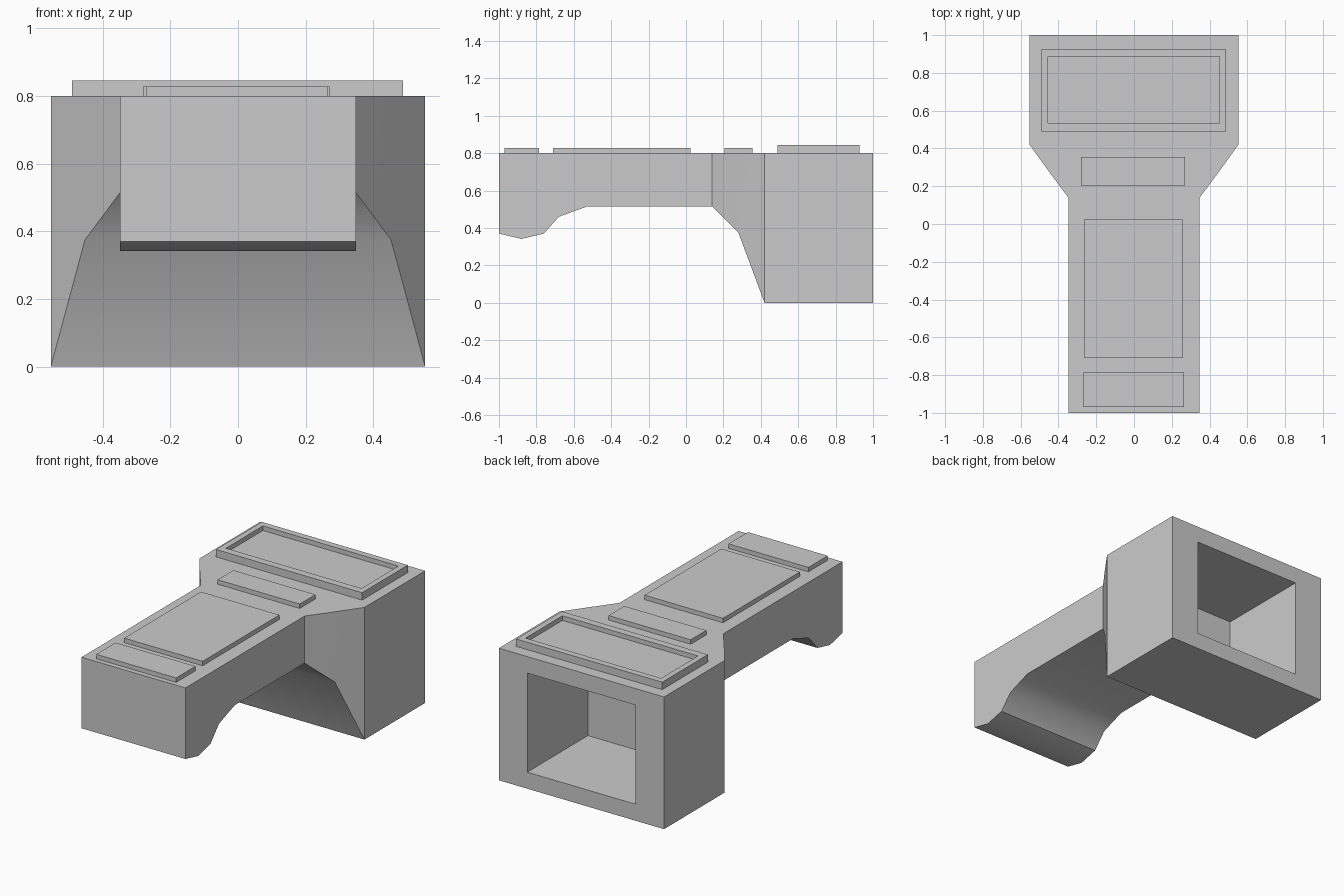
import bpy, bmesh, math

if "Cube" in bpy.data.objects:
    bpy.data.objects.remove(bpy.data.objects["Cube"])


def loft(name, rings):
    """Bridge a chain of four-cornered rings and cap both ends."""
    bm = bmesh.new()
    loops = [[bm.verts.new(p) for p in ring] for ring in rings]
    for a, b in zip(loops, loops[1:]):
        for i in range(4):
            j = (i + 1) % 4
            bm.faces.new((a[i], a[j], b[j], b[i]))
    bm.faces.new(loops[0])
    bm.faces.new(loops[-1])
    bmesh.ops.recalc_face_normals(bm, faces=bm.faces)
    mesh = bpy.data.meshes.new(name)
    bm.to_mesh(mesh)
    bm.free()
    obj = bpy.data.objects.new(name, mesh)
    bpy.context.collection.objects.link(obj)
    return obj


def section(y, w, z0, z1=0.8):
    return [(-w, y, z0), (w, y, z0), (w, y, z1), (-w, y, z1)]


def layer(x0, x1, y0, y1, z):
    return [(x0, y0, z), (x1, y0, z), (x1, y1, z), (x0, y1, z)]


# Main body: narrow neck with a front lip, flaring into the hollow rear block
body = loft("body", [
    section(-1.00, 0.348, 0.37),
    section(-0.88, 0.348, 0.342),
    section(-0.76, 0.348, 0.37),
    section(-0.68, 0.348, 0.46),
    section(-0.53, 0.348, 0.515),
    section(0.14, 0.348, 0.515),
    section(0.28, 0.452, 0.375),
    section(0.42, 0.553, 0.0),
    section(1.00, 0.553, 0.0),
    section(1.00, 0.363, 0.1, 0.7),    # rear opening
    section(0.42, 0.363, 0.1, 0.7),    # end of the hollow
])
bpy.context.view_layer.objects.active = body
body.select_set(True)
bpy.ops.object.shade_smooth_by_angle(angle=math.radians(30))

# Flat raised plates along the top
plates = {
    "front_plate": (-0.27, 0.265, -0.97, -0.785),
    "middle_plate": (-0.265, 0.26, -0.71, 0.025),
    "rear_plate": (-0.28, 0.27, 0.205, 0.355),
}
for name, r in plates.items():
    loft(name, [layer(*r, 0.79), layer(*r, 0.827)])

# Raised tray with a rim on the rear block
outer = (-0.49, 0.488, 0.49, 0.927)
inner = (-0.455, 0.453, 0.535, 0.888)
loft("top_tray", [layer(*outer, 0.79), layer(*outer, 0.845),
                  layer(*inner, 0.845), layer(*inner, 0.817)])
